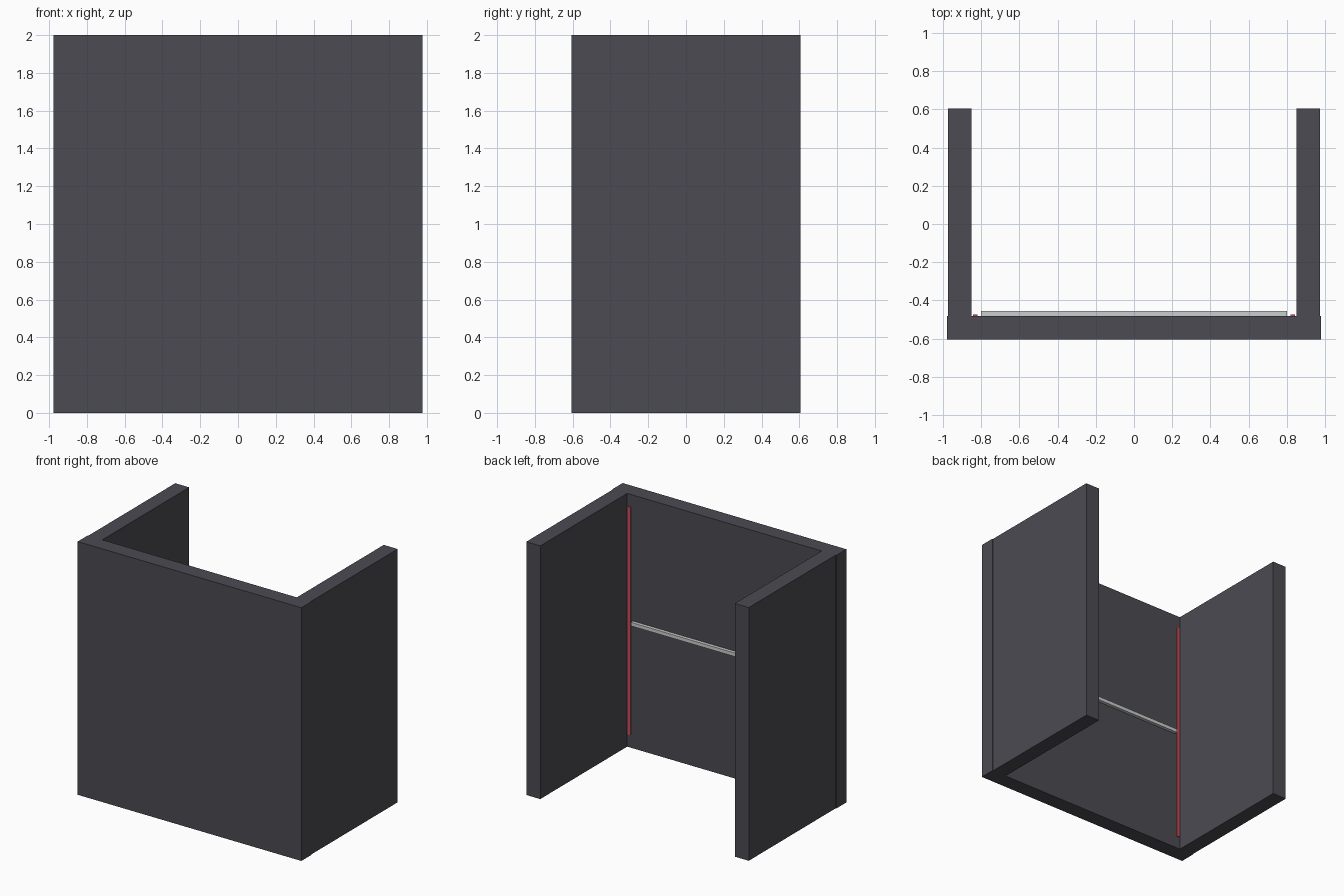
import bpy

default = bpy.data.objects.get("Cube")
if default:
    bpy.data.objects.remove(default, do_unlink=True)


def make_material(name, rgb):
    mat = bpy.data.materials.new(name)
    mat.use_nodes = True
    color = (*rgb, 1.0)
    mat.diffuse_color = color
    mat.node_tree.nodes["Principled BSDF"].inputs["Base Color"].default_value = color
    return mat


def box(name, low, high, mat):
    """Axis-aligned box between two corners."""
    centre = [(a + b) / 2 for a, b in zip(low, high)]
    bpy.ops.mesh.primitive_cube_add(size=1, location=centre)
    obj = bpy.context.object
    obj.name = name
    obj.scale = [b - a for a, b in zip(low, high)]
    bpy.ops.object.transform_apply(location=False, rotation=False, scale=True)
    obj.data.materials.append(mat)
    return obj


charcoal = make_material("charcoal", (0.07, 0.07, 0.085))
silver = make_material("silver", (0.6, 0.62, 0.62))
red = make_material("red", (0.6, 0.07, 0.1))

HEIGHT = 2.0
FRONT, INNER, BACK = -0.605, -0.48, 0.605

# Front panel
box("front_panel", (-0.977, FRONT, 0), (0.977, INNER, HEIGHT), charcoal)

# Side walls and the thin red strips beside them
for side, label in ((1, "left"), (-1, "right")):
    x0, x1 = sorted((side * 0.85, side * 0.972))
    box(label + "_wall", (x0, INNER, 0), (x1, BACK, HEIGHT), charcoal)
    x0, x1 = sorted((side * 0.818, side * 0.842))
    box(label + "_strip", (x0, INNER - 0.005, 0.1), (x1, INNER + 0.006, 1.9), red)

# Horizontal rail across the inner face of the panel
box("rail", (-0.8, INNER, 0.977), (0.8, -0.454, 1.005), silver)
